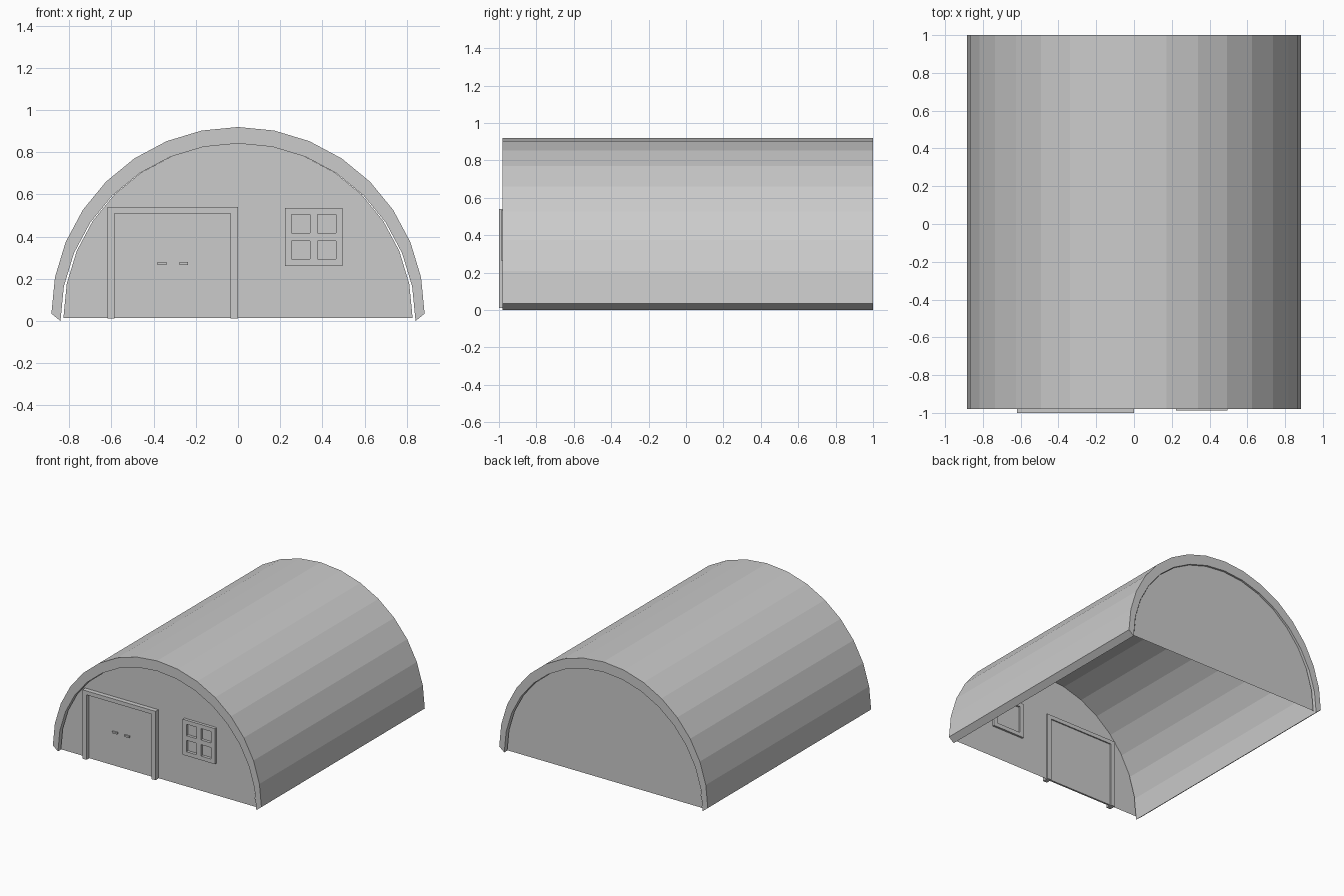
import bpy, bmesh
from math import sin, cos, pi

if "Cube" in bpy.data.objects:
    bpy.data.objects.remove(bpy.data.objects["Cube"])

N = 16  # facets along the arch


def arc(radius, base):
    return [(-radius * cos(pi * i / N), base + radius * sin(pi * i / N)) for i in range(N + 1)]


def finish(name, bm):
    mesh = bpy.data.meshes.new(name)
    bm.to_mesh(mesh)
    bm.free()
    ob = bpy.data.objects.new(name, mesh)
    bpy.context.collection.objects.link(ob)
    return ob


def prism(name, outline, y0, y1):
    """Extrude an x-z outline from y0 to y1; equal values give a flat sheet."""
    bm = bmesh.new()
    face = bm.faces.new([bm.verts.new((x, y0, z)) for x, z in outline])
    if y1 != y0:
        ext = bmesh.ops.extrude_face_region(bm, geom=[face])
        verts = [v for v in ext["geom"] if isinstance(v, bmesh.types.BMVert)]
        bmesh.ops.translate(bm, verts=verts, vec=(0, y1 - y0, 0))
        bmesh.ops.recalc_face_normals(bm, faces=bm.faces)
    return finish(name, bm)


def box(name, x0, x1, y0, y1, z0, z1):
    return prism(name, [(x0, z0), (x1, z0), (x1, z1), (x0, z1)], y0, y1)


# Arched shell: outer arc is raised above the inner arc, giving sloped feet
bm = bmesh.new()
outer, inner = arc(0.885, 0.035), arc(0.842, 0.0)
rings = [[[bm.verts.new((x, y, z)) for x, z in pts] for pts in (outer, inner)]
         for y in (-0.98, 1.0)]
(fo, fi), (bo, bi) = rings
for i in range(N):
    for a, b in ((fo, bo), (bo, bi), (bi, fi), (fi, fo)):
        bm.faces.new((a[i], a[i + 1], b[i + 1], b[i]))
for i in (0, N):
    bm.faces.new((fo[i], bo[i], bi[i], fi[i]))
bmesh.ops.recalc_face_normals(bm, faces=bm.faces)
finish("arched_roof", bm)

# Thin end walls, slightly recessed
for name, y in (("front_wall", -0.965), ("back_wall", 0.985)):
    wall = arc(0.828, 0.015)
    prism(name, wall if y > 0 else wall[::-1], y, y)

# Door frame as one upside-down U, poking through the wall
prism("door_frame", [(-0.62, 0.012), (-0.585, 0.012), (-0.585, 0.51), (-0.035, 0.51),
                     (-0.035, 0.012), (0, 0.012), (0, 0.54), (-0.62, 0.54)], -1.0, -0.95)
box("door_panel", -0.583, -0.037, -0.972, -0.958, 0.015, 0.509)
for side, x in (("left", -0.36), ("right", -0.257)):
    box(side + "_door_handle", x - 0.021, x + 0.021, -0.985, -0.972, 0.266, 0.279)

# Window frame and glazing bars
X0, X1, Z0, Z1 = 0.222, 0.495, 0.262, 0.535
T = 0.031
for name, x0, x1, z0, z1 in (("left", X0, X0 + T, Z0, Z1), ("right", X1 - T, X1, Z0, Z1),
                             ("bottom", X0 + T, X1 - T, Z0, Z0 + T),
                             ("top", X0 + T, X1 - T, Z1 - T, Z1)):
    box("window_frame_" + name, x0, x1, -0.987, -0.95, z0, z1)
cx, cz = (X0 + X1) / 2, (Z0 + Z1) / 2
box("window_upright_bar", cx - 0.018, cx + 0.018, -0.987, -0.966, Z0 + T, Z1 - T)
for side, x0, x1 in (("left", X0 + T, cx - 0.018), ("right", cx + 0.018, X1 - T)):
    box("window_cross_bar_" + side, x0, x1, -0.987, -0.966, cz - 0.018, cz + 0.018)
